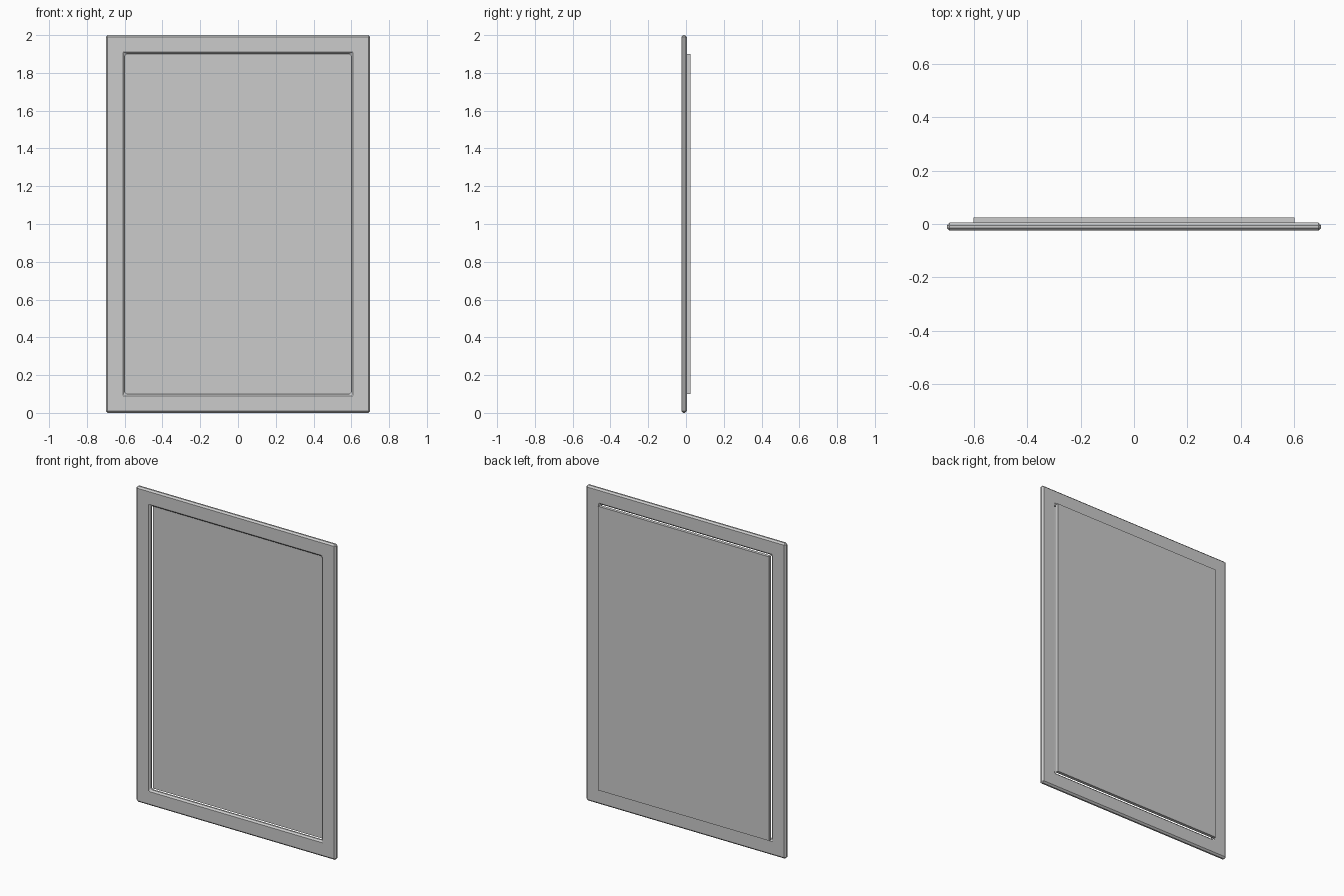
import bpy, bmesh

if "Cube" in bpy.data.objects:
    bpy.data.objects.remove(bpy.data.objects["Cube"])

W, H = 0.7, 2.0            # half width and height of the frame
BAR = 0.1                  # frame bar width
FRONT, REAR, BACK = -0.025, 0.005, 0.025


def make_object(name, bm):
    bmesh.ops.recalc_face_normals(bm, faces=bm.faces)
    mesh = bpy.data.meshes.new(name)
    bm.to_mesh(mesh)
    bm.free()
    obj = bpy.data.objects.new(name, mesh)
    bpy.context.collection.objects.link(obj)
    return obj


def rectangle(bm, inset, y):
    x, z0, z1 = W - inset, inset, H - inset
    return [bm.verts.new(p) for p in
            ((-x, y, z0), (x, y, z0), (x, y, z1), (-x, y, z1))]


# Frame: rectangular ring with chamfered edges
bm = bmesh.new()
loops = [rectangle(bm, 0, FRONT), rectangle(bm, 0, REAR),
         rectangle(bm, BAR, REAR), rectangle(bm, BAR, FRONT)]
for a, b in zip(loops, loops[1:] + loops[:1]):
    for i in range(4):
        j = (i + 1) % 4
        bm.faces.new((a[i], a[j], b[j], b[i]))
frame = make_object("frame", bm)
bevel = frame.modifiers.new("chamfer", 'BEVEL')
bevel.width = 0.01
bevel.segments = 1
bevel.limit_method = 'ANGLE'

# Panel: thin slab set behind the opening
bm = bmesh.new()
a, b = rectangle(bm, BAR, REAR), rectangle(bm, BAR, BACK)
bm.faces.new(a)
bm.faces.new(b)
for i in range(4):
    j = (i + 1) % 4
    bm.faces.new((a[i], a[j], b[j], b[i]))
make_object("back_panel", bm)
